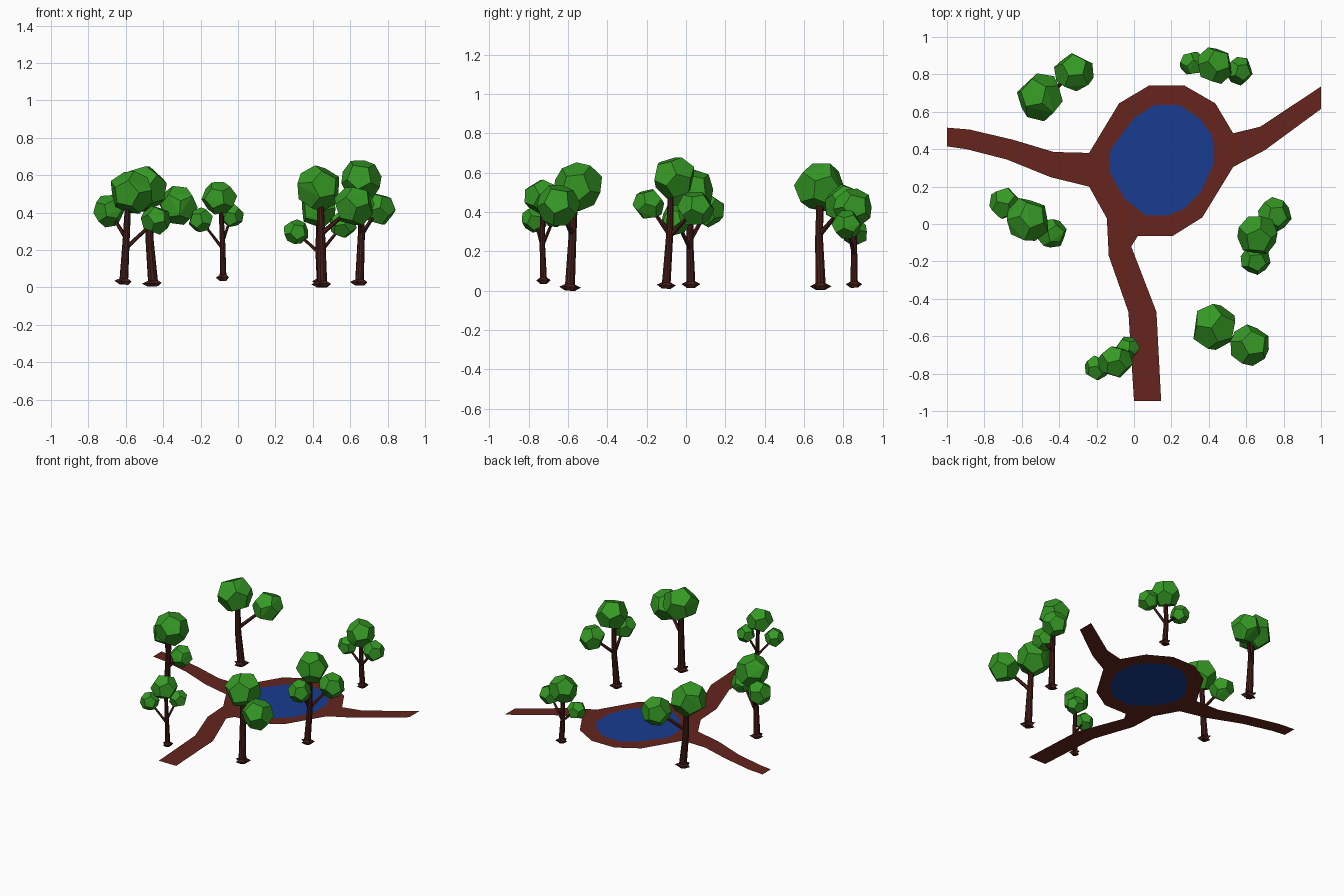
import bpy, bmesh, math, random
from mathutils import Vector, Euler

if "Cube" in bpy.data.objects:
    bpy.data.objects.remove(bpy.data.objects["Cube"])

random.seed(4)
GROUND = 0.03


def material(name, rgb):
    m = bpy.data.materials.new(name)
    m.diffuse_color = (*rgb, 1)
    m.use_nodes = True
    m.node_tree.nodes["Principled BSDF"].inputs["Base Color"].default_value = m.diffuse_color
    return m


DIRT = material("dirt", (0.13, 0.018, 0.012))
WATER = material("water", (0.010, 0.045, 0.28))
BARK = material("bark", (0.06, 0.013, 0.009))
LEAF = material("leaf", (0.036, 0.32, 0.018))


def finish(bm, name, mat):
    bmesh.ops.recalc_face_normals(bm, faces=bm.faces)
    me = bpy.data.meshes.new(name)
    bm.to_mesh(me)
    bm.free()
    me.materials.append(mat)
    ob = bpy.data.objects.new(name, me)
    bpy.context.collection.objects.link(ob)
    return ob


def flat_shape(name, loops, mat):
    """Flat sheet; later loops are holes."""
    bm = bmesh.new()
    edges = []
    for loop in loops:
        vs = [bm.verts.new((x, y, GROUND)) for x, y in loop]
        edges += [bm.edges.new((vs[i - 1], vs[i])) for i in range(len(vs))]
    bmesh.ops.triangle_fill(bm, edges=edges, use_beauty=True, normal=(0, 0, 1))
    ob = finish(bm, name, mat)
    if ob.data.polygons[0].normal.z < 0:
        ob.data.flip_normals()


# Path outline and pond edge
path = [(.08, .74), (.27, .74), (.435, .645), (.53, .485), (.675, .52), (1, .735),
        (1, .615), (.70, .395), (.53, .305), (.365, .035), (.205, -.065), (.02, -.065),
        (-.015, -.12), (.12, -.47), (.145, -.945), (0, -.945), (-.03, -.47),
        (-.135, -.17), (-.145, .03), (-.24, .20), (-.445, .25), (-.68, .345),
        (-.895, .40), (-1, .415), (-1, .515), (-.88, .505), (-.645, .45),
        (-.43, .385), (-.24, .38), (-.08, .645)]
pond = [(.105, .635), (.245, .635), (.355, .56), (.42, .47), (.425, .32), (.36, .175),
        (.265, .08), (.18, .045), (.065, .045), (-.05, .135), (-.135, .285),
        (-.125, .4), (0, .565)]
flat_shape("path", [path, pond], DIRT)
flat_shape("pond_water", [pond], WATER)


def tube(bm, sections, sides):
    """Loft through (centre, radius, star) sections, aligned to the overall axis."""
    axis = sections[-1][0] - sections[0][0]
    q = Vector((0, 0, 1)).rotation_difference(axis.normalized())
    rings = []
    for centre, r, star in sections:
        ring = []
        for i in range(sides):
            a = 2 * math.pi * i / sides
            k = r * (star if i % 2 else 1)
            ring.append(bm.verts.new(centre + q @ Vector((k * math.cos(a), k * math.sin(a), 0))))
        rings.append(ring)
    for lo, hi in zip(rings, rings[1:]):
        for i in range(sides):
            j = (i + 1) % sides
            bm.faces.new((lo[i], lo[j], hi[j], hi[i]))
    bm.faces.new(rings[0][::-1])
    bm.faces.new(rings[-1])


def leaf_clump(bm, centre, r):
    """Slightly uneven dodecahedron: hull of the face centres of an icosahedron."""
    ico = bmesh.new()
    bmesh.ops.create_icosphere(ico, subdivisions=1, radius=1)
    rot = Euler([random.uniform(0, 6) for _ in range(3)]).to_matrix()
    pts = [rot @ f.calc_center_median().normalized() for f in ico.faces]
    ico.free()
    vs = [bm.verts.new(centre + p * r * random.uniform(1.0, 1.1)) for p in pts]
    res = bmesh.ops.convex_hull(bm, input=vs)
    faces = {f for v in vs if v.is_valid for f in v.link_faces}
    edges = {e for f in faces for e in f.edges}
    bmesh.ops.dissolve_limit(bm, angle_limit=math.radians(7),
                             verts=[v for v in vs if v.is_valid], edges=list(edges))


# Trees: base point, trunk radius, clumps (x, y, z, radius) with the crown first
trees = {
    "back_left": ((-.455, .685, .005), .024,
                  [(-.50, .68, .53, .122), (-.32, .81, .44, .103)]),
    "back_right": ((.44, .855, .015), .018,
                   [(.43, .85, .42, .098), (.31, .86, .295, .065), (.56, .82, .335, .073)]),
    "left": ((-.61, .025, .015), .021,
             [(-.57, .02, .51, .115), (-.69, .11, .41, .083), (-.44, -.05, .36, .077)]),
    "right": ((.65, -.10, .01), .021,
              [(.66, -.06, .575, .108), (.75, .05, .42, .088), (.65, -.19, .44, .078)]),
    "front_right": ((.45, -.59, 0), .024,
                    [(.43, -.55, .53, .122), (.62, -.65, .435, .105)]),
    "front": ((-.08, -.725, .035), .016,
              [(-.10, -.735, .48, .088), (-.20, -.77, .36, .065), (-.035, -.665, .385, .062)]),
}

for name, (base, r, clumps) in trees.items():
    base = Vector(base)
    crown = Vector(clumps[0][:3])
    top = base.lerp(crown, 0.6)
    top.z = crown.z - 0.03

    # Trunk with star-shaped root flare
    bm = bmesh.new()
    up = Vector((0, 0, 1))
    mid = base.lerp(top, 0.5) + Vector((random.uniform(-.008, .008), random.uniform(-.008, .008), 0))
    tube(bm, [(base, r * 1.1, 1), (base + up * .018, r * 1.15, 2.1),
              (base + up * .032, r * 1.1, 1), (mid, r * .9, 1), (top, r * .75, 1)], 10)

    # Side branches, forking from the trunk towards each lower clump
    for c in clumps[1:]:
        end = Vector(c[:3])
        z = max(.18, end.z - .15)
        start = base.lerp(top, (z - base.z) / (top.z - base.z))
        tube(bm, [(start, r * .6, 1), (start.lerp(end, .9), r * .4, 1)], 5)
    finish(bm, name + "_tree_trunk", BARK)

    # Foliage
    for i, c in enumerate(clumps):
        bm = bmesh.new()
        leaf_clump(bm, Vector(c[:3]), c[3])
        finish(bm, f"{name}_tree_foliage_{i + 1}", LEAF)
